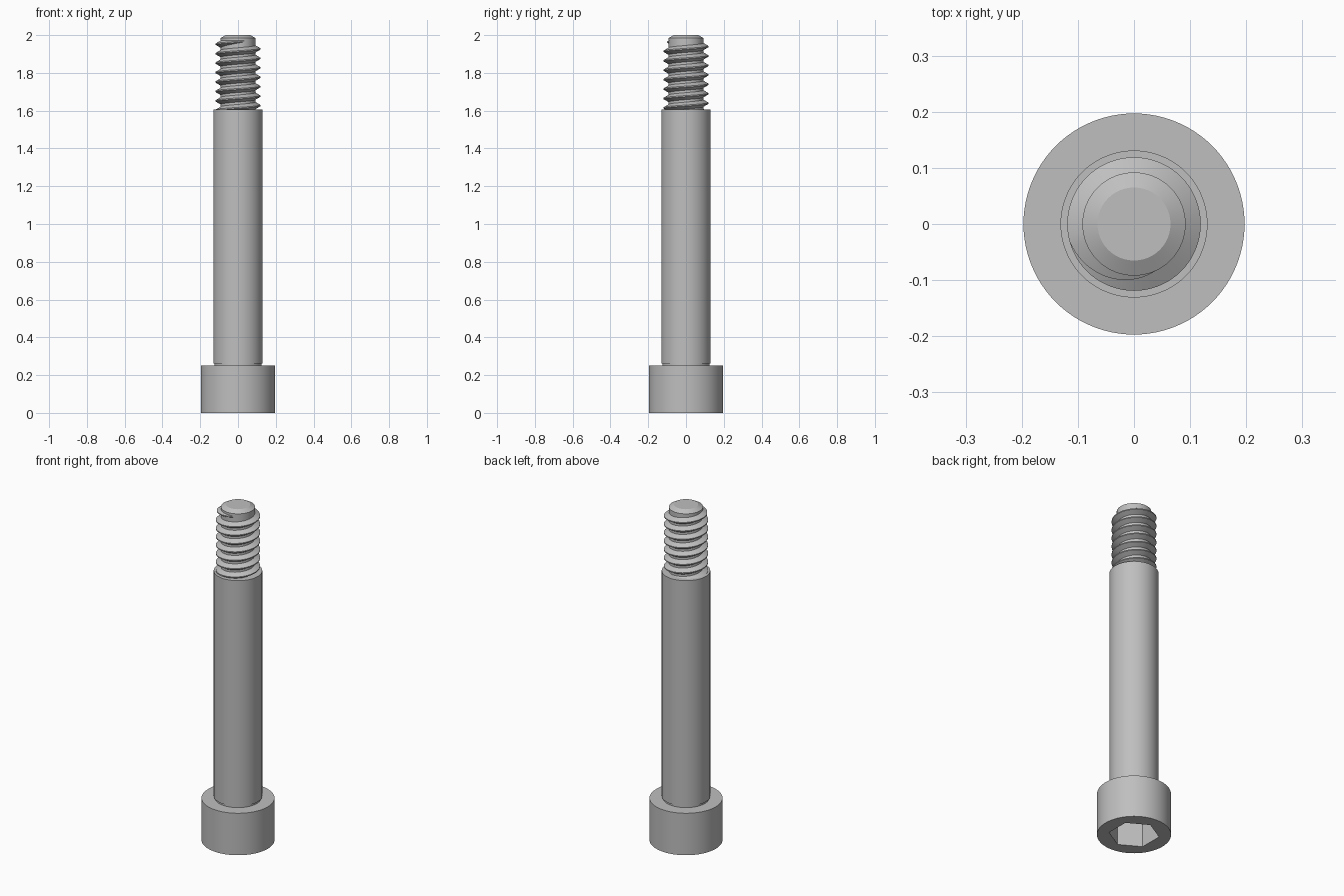
import bpy
import bmesh
from math import cos, sin, pi, radians

if "Cube" in bpy.data.objects:
    bpy.data.objects.remove(bpy.data.objects["Cube"], do_unlink=True)

steel = bpy.data.materials.new("grey steel")
steel.use_nodes = True
steel.diffuse_color = (0.52, 0.52, 0.52, 1)
steel.node_tree.nodes["Principled BSDF"].inputs["Base Color"].default_value = steel.diffuse_color

SEGMENTS = 96


def finish(bm, name):
    """Turn a bmesh into a smooth-shaded steel object."""
    bmesh.ops.recalc_face_normals(bm, faces=bm.faces)
    mesh = bpy.data.meshes.new(name)
    bm.to_mesh(mesh)
    bm.free()
    mesh.materials.append(steel)
    obj = bpy.data.objects.new(name, mesh)
    bpy.context.collection.objects.link(obj)
    bpy.ops.object.select_all(action='DESELECT')
    obj.select_set(True)
    bpy.context.view_layer.objects.active = obj
    bpy.ops.object.shade_smooth_by_angle(angle=radians(25))
    return obj


def skin(bm, rows, closed):
    """Join consecutive rows of vertices with quads."""
    for a, b in zip(rows, rows[1:]):
        n = len(a)
        for i in range(n if closed else n - 1):
            j = (i + 1) % n
            bm.faces.new((a[i], a[j], b[j], b[i]))


def hexagon(angle, corner):
    """Polar radius of a hexagon with corners on the y axis."""
    return corner * cos(pi / 6) / cos((angle + pi / 6) % (pi / 3) - pi / 6)


def lathe(name, profile):
    """Revolve (radius, z, is_hex) points and cap both ends."""
    bm = bmesh.new()
    rows = []
    for radius, z, is_hex in profile:
        row = []
        for i in range(SEGMENTS):
            a = 2 * pi * i / SEGMENTS
            r = hexagon(a, radius) if is_hex else radius
            row.append(bm.verts.new((r * cos(a), r * sin(a), z)))
        rows.append(row)
    skin(bm, rows, True)
    bm.faces.new(rows[0])
    bm.faces.new(rows[-1])
    return finish(bm, name)


# Cylindrical head with a hexagonal socket underneath
HEAD_TOP, SHOULDER_TOP = 0.25, 1.605
lathe("socket_head", [(0.135, 0.15, True), (0.135, 0, True),
                      (0.197, 0, False), (0.197, HEAD_TOP, False)])

# Plain shoulder with a shallow relief groove above the head
lathe("shoulder", [(0.125, HEAD_TOP - 0.01, False), (0.125, HEAD_TOP + 0.012, False),
                   (0.131, HEAD_TOP + 0.012, False), (0.131, SHOULDER_TOP, False)])

# Thread core with a chamfered tip
CORE, CREST, PITCH = 0.092, 0.119, 0.05
lathe("thread_core", [(CORE, SHOULDER_TOP - 0.02, False), (CORE, 1.985, False),
                      (0.065, 2, False)])

# Right-handed helical ridge that fades into the core at its upper end
bm = bmesh.new()
rows = []
TURNS, STEPS = 8, 72
END = radians(305)
FADE = radians(110)
for k in range(TURNS * STEPS + 1):
    a = END - 2 * pi * (TURNS - k / STEPS)
    z = 1.952 + PITCH * (a - pi) / (2 * pi)
    fade = min(1, (END - a) / FADE)
    root = CORE - 0.003
    top = root + (CREST - root) * fade
    base = 0.003 + (top - root) * 0.577
    section = [(root, -base), (top, -0.003), (top, 0.003), (root, base)]
    rows.append([bm.verts.new((r * cos(a), r * sin(a), z + h)) for r, h in section])
skin(bm, rows, False)
finish(bm, "thread_ridge")
